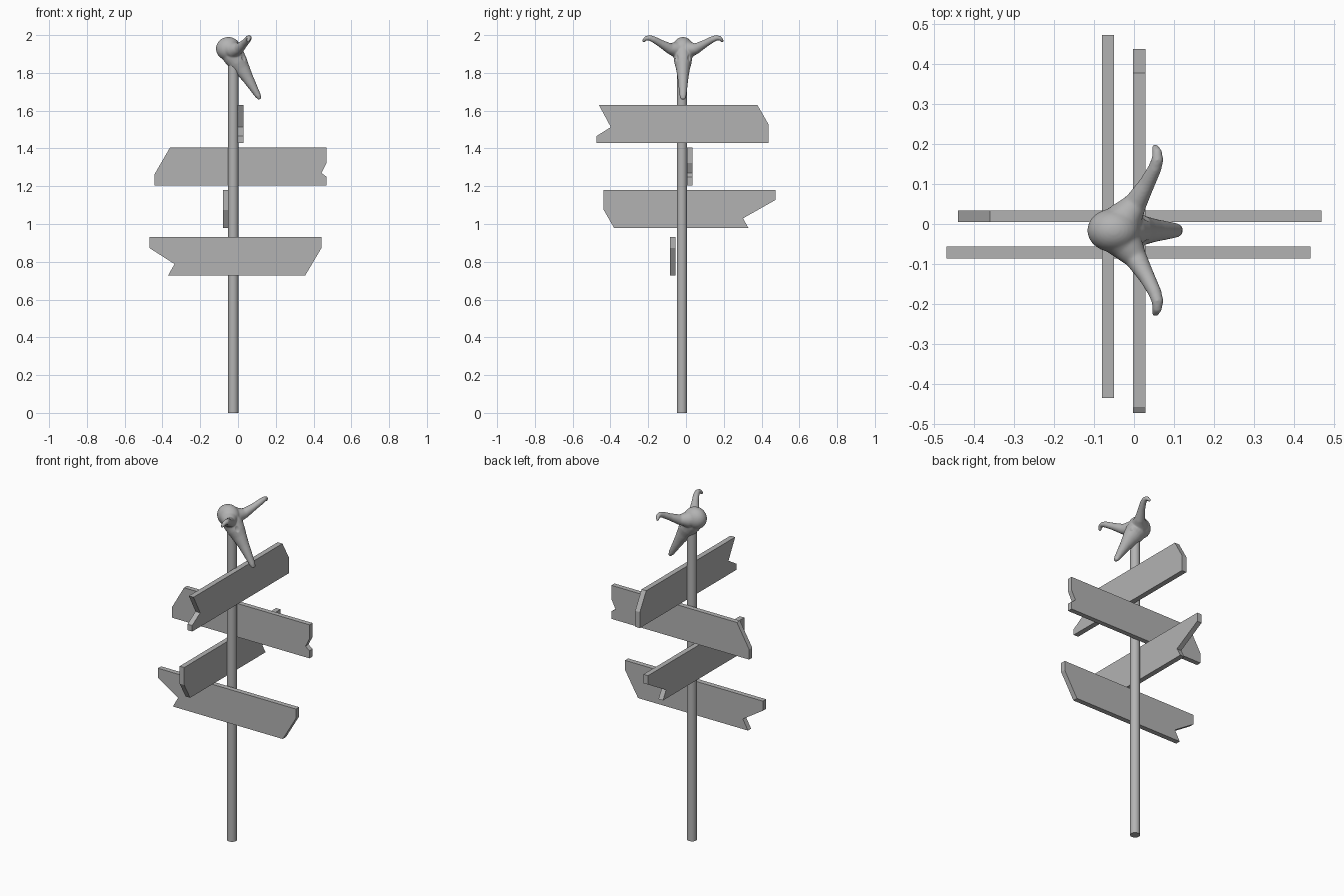
import bpy, bmesh
from math import cos, sin, pi
from mathutils import Vector, Matrix

if "Cube" in bpy.data.objects:
    bpy.data.objects.remove(bpy.data.objects["Cube"])

CY = -0.016  # symmetry plane of the skull

grey = bpy.data.materials.new("dark_grey")
grey.diffuse_color = (0.45, 0.45, 0.45, 1)
grey.use_nodes = True
grey.node_tree.nodes["Principled BSDF"].inputs["Base Color"].default_value = grey.diffuse_color


def add_object(name, bm):
    bmesh.ops.recalc_face_normals(bm, faces=bm.faces)
    me = bpy.data.meshes.new(name)
    bm.to_mesh(me)
    bm.free()
    me.materials.append(grey)
    ob = bpy.data.objects.new(name, me)
    bpy.context.collection.objects.link(ob)
    return ob


def board(name, outline, axis, lo, hi):
    """Extrude an outline (u, z) along axis between lo and hi."""
    bm = bmesh.new()

    def place(u, z):
        return (lo, u, z) if axis == 'X' else (u, lo, z)
    face = bm.faces.new([bm.verts.new(place(u, z)) for u, z in outline])
    ext = bmesh.ops.extrude_face_region(bm, geom=[face])
    move = Vector((hi - lo, 0, 0)) if axis == 'X' else Vector((0, hi - lo, 0))
    bmesh.ops.translate(bm, vec=move, verts=[v for v in ext['geom'] if isinstance(v, bmesh.types.BMVert)])
    return add_object(name, bm)


def loft(bm, sections, ref, n=20):
    """Tapered tube through (x, y, z, radius along ref, other radius)."""
    pts = [Vector(s[:3]) for s in sections]
    rings = []
    for i, s in enumerate(sections):
        t = (pts[min(i + 1, len(pts) - 1)] - pts[max(i - 1, 0)]).normalized()
        side = (ref - t * ref.dot(t)).normalized()
        up = t.cross(side)
        rings.append([bm.verts.new(pts[i] + side * s[3] * cos(2 * pi * k / n) + up * s[4] * sin(2 * pi * k / n))
                      for k in range(n)])
    for a, b in zip(rings, rings[1:]):
        for k in range(n):
            bm.faces.new((a[k], a[(k + 1) % n], b[(k + 1) % n], b[k]))
    bm.faces.new(rings[0])
    bm.faces.new(rings[-1])


def ball(bm, centre, size):
    bmesh.ops.create_uvsphere(bm, u_segments=24, v_segments=16, radius=1,
                              matrix=Matrix.Translation(centre) @ Matrix.Diagonal((*size, 1)))


# post
bpy.ops.mesh.primitive_cylinder_add(vertices=32, radius=0.027, depth=1.92, location=(-0.025, -0.021, 0.96))
post = bpy.context.object
post.name = "post"
post.data.materials.append(grey)
bpy.ops.object.shade_smooth_by_angle()

# sign boards, top to bottom
board("sign_board_1", [(-0.461, 1.63), (-0.398, 1.513), (-0.473, 1.466), (-0.473, 1.43),
                       (0.438, 1.43), (0.438, 1.525), (0.378, 1.63)], 'X', -0.002, 0.029)
board("sign_board_2", [(-0.441, 1.205), (-0.441, 1.265), (-0.360, 1.405), (0.469, 1.405),
                       (0.469, 1.323), (0.442, 1.27), (0.469, 1.25), (0.469, 1.205)], 'Y', 0.005, 0.034)
board("sign_board_3", [(-0.436, 1.18), (-0.436, 1.075), (-0.38, 0.978), (0.331, 0.978),
                       (0.302, 1.03), (0.473, 1.127), (0.473, 1.18)], 'X', -0.08, -0.05)
board("sign_board_4", [(-0.469, 0.93), (-0.469, 0.873), (-0.336, 0.788), (-0.370, 0.728),
                       (0.356, 0.728), (0.442, 0.873), (0.442, 0.93)], 'Y', -0.086, -0.056)

# animal skull: cranium, snout and two horns fused by a remesh
bm = bmesh.new()
ball(bm, (-0.051, CY, 1.928), (0.066, 0.055, 0.062))
loft(bm, [(-0.052, CY, 1.932, 0.050, 0.058), (-0.022, CY, 1.888, 0.050, 0.058),
          (0.0, CY, 1.855, 0.046, 0.052), (0.020, CY, 1.823, 0.037, 0.043),
          (0.050, CY, 1.775, 0.029, 0.031), (0.087, CY, 1.712, 0.022, 0.021),
          (0.106, CY, 1.679, 0.018, 0.016), (0.116, CY, 1.661, 0.013, 0.008)], Vector((0, 1, 0)))
horn = [(-0.050, 0.0, 1.932, 0.056), (-0.018, 0.038, 1.922, 0.043), (0.006, 0.072, 1.930, 0.028),
        (0.033, 0.118, 1.956, 0.020), (0.052, 0.155, 1.977, 0.017), (0.059, 0.178, 1.986, 0.015),
        (0.058, 0.197, 1.983, 0.012), (0.053, 0.208, 1.970, 0.009), (0.051, 0.209, 1.961, 0.005)]
for s in (-1, 1):
    loft(bm, [(x, CY + s * y, z, r, r) for x, y, z, r in horn], Vector((1, 0, 0)))
skull = add_object("animal_skull", bm)

# eye socket cutters
bm = bmesh.new()
for s in (-1, 1):
    ball(bm, (0.045, CY + s * 0.036, 1.885), (0.027, 0.014, 0.028))
sockets = add_object("eye_socket_cutter", bm)
sockets.hide_render = True
sockets.hide_set(True)

fuse = skull.modifiers.new("fuse", 'REMESH')
fuse.mode = 'VOXEL'
fuse.voxel_size = 0.004
fuse.use_smooth_shade = True
cut = skull.modifiers.new("sockets", 'BOOLEAN')
cut.operation = 'DIFFERENCE'
cut.object = sockets
soften = skull.modifiers.new("soften", 'SMOOTH')
soften.factor = 0.5
soften.iterations = 8
for ob in (skull, sockets):
    for p in ob.data.polygons:
        p.use_smooth = True
